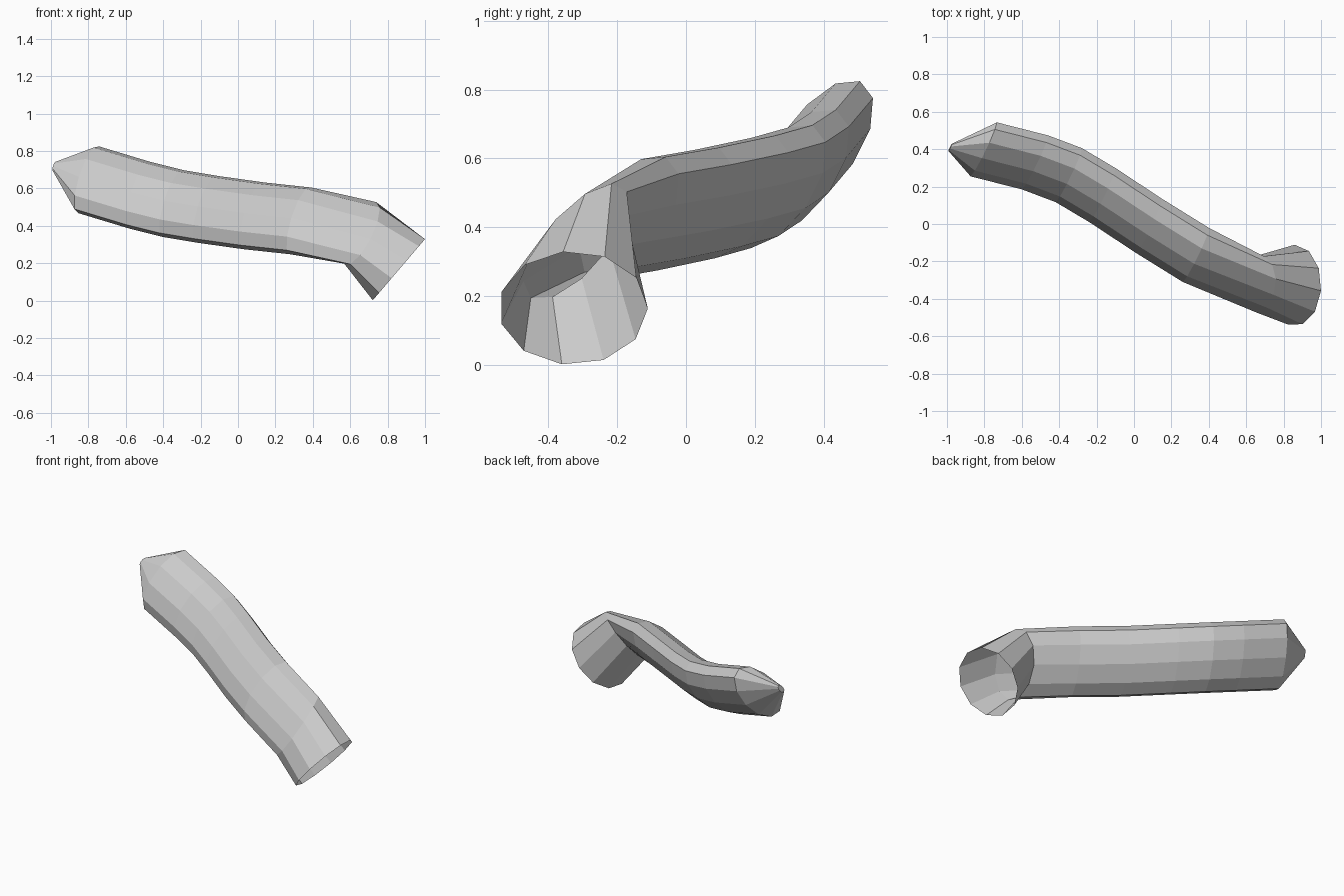
import bpy, bmesh, math
from mathutils import Vector

if "Cube" in bpy.data.objects:
    bpy.data.objects.remove(bpy.data.objects["Cube"])

SIDES = 11
U, V = Vector((.31, .56, .77)), Vector((-.237, -.734, .63))      # flattened section axes
U1, V1 = U, Vector((.60, -.77, .20))                             # bend into the mouth
U2, V2 = Vector((.532, .574, .623)), Vector((.373, -.819, .436))  # round mouth


def section(bm, centre, u, v, a, b):
    """Eleven-sided elliptical ring of vertices."""
    ring = []
    for i in range(SIDES):
        t = math.radians(10) + math.tau * i / SIDES
        p = Vector(centre) + u * (a * math.cos(t)) + v * (b * math.sin(t))
        ring.append(bm.verts.new(p))
    return ring


# Path of the flattened tube, left to right
path = [(-.805, .40, .648), (-.53, .33, .565), (-.35, .262, .52),
        (-.17, .155, .49), (.08, -.01, .455), (.33, -.165, .428)]

bm = bmesh.new()
# Narrow closed tip, body, bend, open round mouth
rings = [section(bm, (-.983, .41, .718), U, V, .029, .015)]
rings += [section(bm, c, U, V, .217, .11) for c in path]
rings.append(section(bm, (.66, -.32, .358), U1, V1, .217, .12))
rings.append(section(bm, (.86, -.328, .165), U2, V2, .217, .217))

for r, s in zip(rings, rings[1:]):
    for i in range(SIDES):
        j = (i + 1) % SIDES
        bm.faces.new((r[i], r[j], s[j], s[i]))
bm.faces.new(rings[0][::-1])

mesh = bpy.data.meshes.new("bent_tube")
bm.to_mesh(mesh)
bm.free()
tube = bpy.data.objects.new("bent_tube", mesh)
bpy.context.collection.objects.link(tube)
